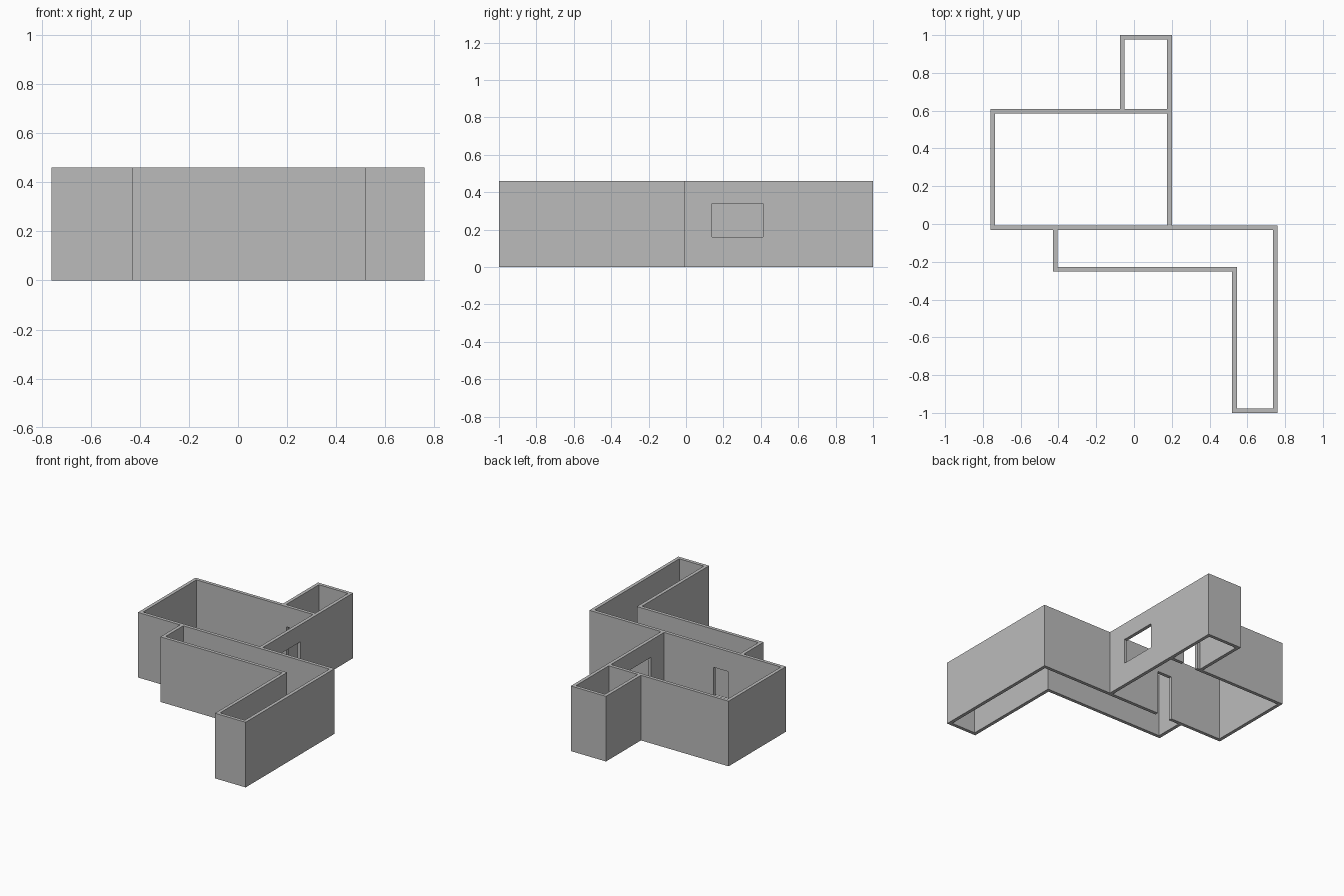
import bpy

cube = bpy.data.objects.get("Cube")
if cube:
    bpy.data.objects.remove(cube, do_unlink=True)

HEIGHT = 0.46
T = 0.024          # wall thickness
DOOR_TOP = 0.317

# Plaster colour
plaster = bpy.data.materials.new("grey_plaster")
plaster.use_nodes = True
GREY = (0.5, 0.5, 0.5, 1)
plaster.diffuse_color = GREY
plaster.node_tree.nodes["Principled BSDF"].inputs["Base Color"].default_value = GREY


def box(name, x0, x1, y0, y1, z0=0.0, z1=HEIGHT):
    xs, ys, zs = (x0, x1), (y0, y1), (z0, z1)
    verts = [(x, y, z) for x in xs for y in ys for z in zs]
    faces = [(0, 1, 3, 2), (4, 6, 7, 5), (0, 4, 5, 1),
             (2, 3, 7, 6), (0, 2, 6, 4), (1, 5, 7, 3)]
    mesh = bpy.data.meshes.new(name)
    mesh.from_pydata(verts, [], faces)
    mesh.materials.append(plaster)
    obj = bpy.data.objects.new(name, mesh)
    bpy.context.collection.objects.link(obj)
    return obj


def cut(wall, *bounds):
    """Cut a box-shaped opening through a wall."""
    cutter = box("cutter", *bounds)
    mod = wall.modifiers.new("opening", 'BOOLEAN')
    mod.operation, mod.solver, mod.object = 'DIFFERENCE', 'EXACT', cutter
    bpy.context.view_layer.objects.active = wall
    bpy.ops.object.modifier_apply(modifier=mod.name)
    bpy.data.objects.remove(cutter, do_unlink=True)


# Plan lines: outer faces of the walls
WEST, EAST = -0.76, 0.76
ROOM_EAST = 0.20
ALCOVE_WEST = -0.075
HALL_WEST = -0.43
ARM_WEST = 0.52
BACK, FRONT = 1.0, -1.0
ROOM_BACK = 0.61
MID = -0.007       # back face of the wall between room and hallway
HALL_FRONT = -0.252

# Large room
mid_wall = box("middle_wall", WEST, EAST, MID - T, MID)
box("room_right_wall", WEST, WEST + T, MID, ROOM_BACK - T)
back_wall = box("room_back_wall", WEST, ROOM_EAST - T, ROOM_BACK - T, ROOM_BACK)
side_wall = box("room_left_wall", ROOM_EAST - T, ROOM_EAST, MID, BACK)

# Back alcove
box("alcove_right_wall", ALCOVE_WEST, ALCOVE_WEST + T, ROOM_BACK, BACK - T)
box("alcove_back_wall", ALCOVE_WEST, ROOM_EAST - T, BACK - T, BACK)

# L-shaped hallway
box("hall_right_wall", HALL_WEST, HALL_WEST + T, HALL_FRONT + T, MID - T)
box("hall_front_wall", HALL_WEST, ARM_WEST + T, HALL_FRONT, HALL_FRONT + T)
box("arm_right_wall", ARM_WEST, ARM_WEST + T, FRONT + T, HALL_FRONT)
box("arm_left_wall", EAST - T, EAST, FRONT + T, MID - T)
box("arm_front_wall", ARM_WEST, EAST, FRONT, FRONT + T)

# Doorways and window
cut(mid_wall, -0.325, -0.21, MID - 0.1, MID + 0.1, -0.1, DOOR_TOP)
cut(back_wall, -0.03, 0.085, ROOM_BACK - 0.1, ROOM_BACK + 0.1, -0.1, DOOR_TOP)
cut(side_wall, ROOM_EAST - 0.1, ROOM_EAST + 0.1, 0.14, 0.413, 0.16, 0.34)
